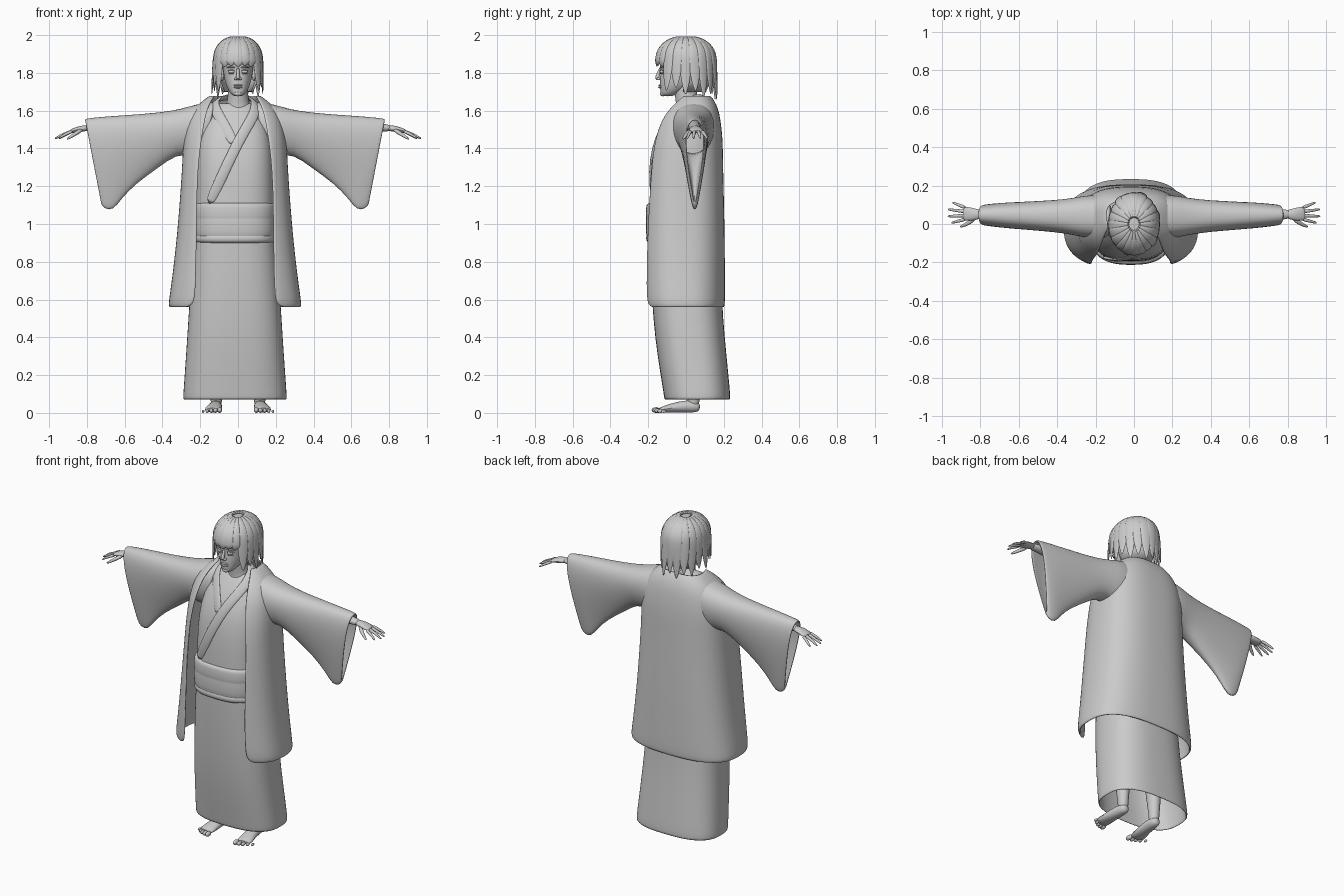
import bpy, bmesh, math
from mathutils import Vector

cube = bpy.data.objects.get("Cube")
if cube:
    bpy.data.objects.remove(cube)

GREY = (0.6, 0.6, 0.6, 1)
mat = bpy.data.materials.new("plain_grey")
mat.use_nodes = True
mat.diffuse_color = GREY
mat.node_tree.nodes["Principled BSDF"].inputs["Base Color"].default_value = GREY
mat.node_tree.nodes["Principled BSDF"].inputs["Roughness"].default_value = 0.8

CX = -0.016          # the clothes hang slightly off centre
SQ = 0.75            # squareness of the clothing sections
TAU = math.tau


def loft(name, rings, closed=True, caps=True, thick=0, subdiv=0):
    """Skin a list of equal point rings."""
    bm = bmesh.new()
    vs = [[bm.verts.new(p) for p in r] for r in rings]
    n = len(vs[0])
    for a, b in zip(vs, vs[1:]):
        for i in range(n if closed else n - 1):
            j = (i + 1) % n
            bm.faces.new((a[i], a[j], b[j], b[i]))
    if caps:
        bm.faces.new(vs[0])
        bm.faces.new(vs[-1])
    bmesh.ops.recalc_face_normals(bm, faces=bm.faces)
    me = bpy.data.meshes.new(name)
    bm.to_mesh(me)
    bm.free()
    me.materials.append(mat)
    me.shade_smooth()
    me.set_sharp_from_angle(angle=math.radians(60))
    ob = bpy.data.objects.new(name, me)
    bpy.context.collection.objects.link(ob)
    if thick:
        m = ob.modifiers.new("cloth", 'SOLIDIFY')
        m.thickness, m.offset = thick, 0
    if subdiv:
        ob.modifiers.new("smooth", 'SUBSURF').levels = subdiv
        ob.modifiers["smooth"].render_levels = subdiv
    return ob


def spow(v, p):
    return math.copysign(abs(v) ** p, v)


def section(z, cx, cy, rx, ry, p=SQ, gap=0, n=40):
    """Horizontal rounded section, optionally open at the front."""
    t0 = math.asin(min(gap / rx, 1) ** (1 / p)) if gap else 0
    steps = n - 1 if gap else n
    out = []
    for i in range(n):
        t = t0 + (TAU - 2 * t0) * i / steps
        out.append((cx + rx * spow(math.sin(t), p), cy - ry * spow(math.cos(t), p), z))
    return out


def tube(name, pts, radii, side=(1, 0, 0), n=10, subdiv=1):
    """Oval tube along points; radii are (along side, across side)."""
    pts = [Vector(p) for p in pts]
    rings = []
    for i, (p, (a, b)) in enumerate(zip(pts, radii)):
        d = (pts[min(i + 1, len(pts) - 1)] - pts[max(i - 1, 0)]).normalized()
        s = Vector(side)
        s = (s - d * s.dot(d)).normalized()
        u = d.cross(s)
        rings.append([p + s * a * math.cos(TAU * k / n) + u * b * math.sin(TAU * k / n)
                      for k in range(n)])
    return loft(name, rings, subdiv=subdiv)


def ball(name, c, r, n=8):
    """Ellipsoid made of lofted sections."""
    rings = []
    for i in range(n + 1):
        t = math.pi * (0.04 + 0.92 * i / n)
        rings.append(section(c[2] - r[2] * math.cos(t), c[0], c[1],
                             r[0] * math.sin(t), r[1] * math.sin(t), 1, n=16))
    return loft(name, rings)


# Inner robe: z, centre y, half width, half depth
ROBE = [(.07, .06, .27, .17), (.1, .058, .269, .171), (.2, .045, .262, .175),
        (.4, .02, .248, .18), (.6, .004, .236, .18), (.9, -.005, .212, .185),
        (1.1, -.01, .202, .18), (1.3, -.008, .2, .175), (1.43, 0, .19, .158),
        (1.53, .015, .165, .125), (1.6, .03, .125, .09), (1.64, .035, .09, .065)]
loft("robe", [section(z, CX, cy, rx, ry) for z, cy, rx, ry in ROBE],
     caps=False, thick=.01, subdiv=1)


def robe_front(x, z):
    for a, b in zip(ROBE, ROBE[1:]):
        if a[0] <= z <= b[0]:
            f = (z - a[0]) / (b[0] - a[0])
            cy, rx, ry = (a[k] + f * (b[k] - a[k]) for k in (1, 2, 3))
            q = min(abs(x - CX) / rx, .98)
            return cy - ry * (1 - q ** (2 / SQ)) ** (SQ / 2)


# Crossed collar bands, the last points wrap behind the neck
for name, path, lift in (
        ("collar_under", [(-.02, 1.42), (-.06, 1.5), (-.1, 1.57)], .004),
        ("collar_over", [(-.155, 1.1), (-.1, 1.22), (-.045, 1.34), (.01, 1.45),
                         (.05, 1.52), (.08, 1.57)], .01)):
    s = 1 if path[-1][0] > 0 else -1
    pts = [(x, robe_front(x, z) - lift, z) for x, z in path]
    pts += [(CX + s * .115, -.03, 1.625), (CX + s * .1, .04, 1.665), (CX, .1, 1.675)]
    tube(name, pts, [(.029, .009)] * len(pts), side=(.85, 0, -s * .5), n=12)

# Sash and its cord
loft("sash", [section(z, CX, -.02, .212 + d, .186 + d) for z, d in
              ((.925, -.01), (.93, .003), (.96, .007), (1.02, .007), (1.03, .004), (1.04, .008),
               (1.09, .006), (1.105, .002), (1.11, -.01))], caps=False, subdiv=1)
loft("sash_cord", [section(z, CX, -.016, .212 + d, .188 + d) for z, d in
                   ((.9, -.01), (.905, .004), (.92, .008), (.938, .007), (.945, -.01))],
     caps=False, subdiv=1)

# Open coat: z, centre y, half width, half depth, half opening
COAT = [(.56, -.012, .342, .208, .25), (.575, -.013, .346, .212, .222), (.61, -.015, .342, .216, .21),
        (.75, -.017, .322, .217, .205), (.95, -.018, .3, .217, .203),
        (1.2, -.016, .28, .209, .2), (1.35, -.01, .272, .2, .19), (1.46, .002, .266, .186, .175),
        (1.55, .014, .246, .163, .16), (1.61, .03, .21, .135, .145), (1.65, .04, .165, .105, .128),
        (1.68, .045, .125, .078, .108)]
loft("coat", [section(z, CX, cy, rx, ry, gap=g) for z, cy, rx, ry, g in COAT],
     closed=False, caps=False, thick=.012, subdiv=1)

# Sleeves: top x, top z, bottom x, bottom z, half width, taper
SLEEVE = [(.1, 1.645, .16, 1.36, .11, .1), (.2, 1.632, .23, 1.365, .122, .2),
          (.29, 1.602, .31, 1.375, .105, .3), (.4, 1.586, .41, 1.3, .096, .45),
          (.55, 1.574, .53, 1.215, .09, .6), (.68, 1.566, .605, 1.135, .083, .7),
          (.745, 1.56, .645, 1.075, .076, .75), (.78, 1.556, .688, 1.08, .07, .78),
          (.794, 1.552, .71, 1.115, .066, .8)]
for s, side in ((1, "left"), (-1, "right")):
    rings = []
    for xt, zt, xb, zb, w, tp in SLEEVE:
        ring = []
        for k in range(28):
            t = TAU * k / 28
            f = (1 - math.cos(t)) / 2
            ring.append((CX + s * (xt + (xb - xt) * f),
                         .035 + .015 * xt + w * spow(math.sin(t), .8) * (1 - tp * f),
                         zt + (zb - zt) * f))
        rings.append(ring)
    loft(side + "_sleeve", rings, caps=False, thick=.01, subdiv=1)

    # Forearm, palm and fingers
    tube(side + "_arm", [(s * .3, .03, 1.52), (s * .6, .045, 1.515), (s * .78, .05, 1.51),
                         (s * .81, .05, 1.507)],
         [(.05, .05), (.04, .04), (.027, .021), (.026, .018)], side=(0, 1, 0))
    tube(side + "_palm", [(s * .79, .05, 1.508), (s * .82, .05, 1.506), (s * .85, .051, 1.5),
                          (s * .88, .054, 1.492), (s * .89, .055, 1.489)],
         [(.022, .016), (.03, .017), (.037, .016), (.038, .012), (.03, .008)], side=(0, 1, 0))
    for i, (y0, y1, reach) in enumerate(((.025, .006, .95), (.044, .04, .97),
                                         (.064, .076, .968), (.084, .112, .945))):
        x0 = .875
        pts = [(s * (x0 + (reach - x0) * f), y0 + (y1 - y0) * f, 1.492 - .025 * f - .015 * f * f)
               for f in (0, .35, .7, .95, 1)]
        tube(f"{side}_finger_{i + 1}", pts,
             [(.011, .01), (.0095, .009), (.008, .0075), (.006, .005), (.002, .002)],
             side=(0, 1, 0), n=8)
    tube(side + "_thumb", [(s * .825, .035, 1.5), (s * .85, .012, 1.485), (s * .88, -.006, 1.465),
                           (s * .9, -.013, 1.452), (s * .905, -.014, 1.449)],
         [(.013, .012), (.013, .012), (.01, .009), (.007, .006), (.002, .002)], side=(0, 1, 0), n=8)

    # Leg, foot and toes
    tube(side + "_leg", [(s * .115, .04, .02), (s * .115, .04, .09), (s * .115, .035, .25),
                         (s * .11, .02, .6)], [(.032, .033), (.031, .034), (.05, .055), (.07, .075)])
    tube(side + "_foot", [(s * .115, .074, .028), (s * .115, .06, .03), (s * .117, .02, .036),
                          (s * .122, -.05, .03), (s * .13, -.11, .02), (s * .134, -.145, .014)],
         [(.015, .015), (.03, .029), (.035, .036), (.04, .03), (.05, .02), (.044, .012)])
    for i in range(5):
        r = .015 - .0017 * i
        ball(f"{side}_toe_{i + 1}", (s * (.097 + .022 * i), -.158 + .005 * i * i / 2, r),
             (r * .85, r * 1.6, r))

    # Eye, lids, brow and ear
    ball(side + "_eye", (s * .034, -.128, 1.806), (.017, .011, .009))
    for part, z, h, w in (("upper_lid", 1.815, .003, .02), ("lower_lid", 1.797, .002, .018),
                          ("brow", 1.831, .005, .027)):
        tube(f"{side}_{part}", [(s * (.034 + w * f), -.134 + .016 * f * f + .008 * f, z - .004 * f * f)
                                for f in (-1, -.5, 0, .5, 1)],
             [(.001, .002), (h, .006), (h, .008), (h, .006), (.001, .002)], side=(0, 0, 1), n=8)
    ball(side + "_nostril", (s * .011, -.146, 1.768), (.009, .011, .007))
    ball(side + "_ear", (s * .084, -.005, 1.79), (.01, .022, .034))

# Neck and upper chest
loft("neck", [section(z, 0, cy, rx, ry, 1, n=20) for z, cy, rx, ry in
              ((1.5, .02, .13, .1), (1.57, .02, .105, .085), (1.61, .015, .072, .066),
               (1.65, .005, .056, .06), (1.7, -.003, .054, .06), (1.77, 0, .055, .06))], subdiv=1)

# Head
HEAD = [(1.676, -.1, .018, .025), (1.685, -.092, .034, .042), (1.7, -.082, .046, .054),
        (1.725, -.06, .06, .078), (1.76, -.04, .071, .1), (1.8, -.022, .078, .113),
        (1.85, -.01, .085, .13), (1.9, -.005, .088, .135), (1.95, 0, .07, .1), (1.975, 0, .03, .05)]
loft("head", [section(z, 0, cy, rx, ry, .9, n=24) for z, cy, rx, ry in HEAD], subdiv=1)
tube("nose", [(0, -.136, 1.828), (0, -.143, 1.805), (0, -.15, 1.785), (0, -.153, 1.772),
              (0, -.145, 1.762)], [(.008, .006), (.008, .009), (.01, .011), (.012, .013), (.008, .006)])
for part, z, d in (("upper_lip", 1.734, .005), ("lower_lip", 1.724, .006)):
    ball(part, (0, -.134, z), (.024, .013, d))
ball("chin", (0, -.122, 1.69), (.022, .016, .014))

# Hair cap
loft("hair_cap", [section(1.865 + .118 * math.sin(t), 0, .0, .116 * math.cos(t) ** .8,
                          .146 * math.cos(t) ** .8, 1, n=28)
                  for t in (0, .25, .5, .8, 1.1, 1.35, 1.5)], subdiv=1)
loft("hair_back", [[p for p in section(z, 0, .0, rx, ry, 1, gap=rx * .99, n=20)]
                   for z, rx, ry in ((1.7, .075, .1), (1.76, .1, .125), (1.87, .116, .146))],
     closed=False, caps=False, thick=.012)


def lock(i, ang, end, width, flare):
    """One strand: over the crown, then hanging to a pointed tip."""
    dx, dy = math.sin(ang), -math.cos(ang)
    pts, radii = [], []
    for k in range(6):
        t = .12 + (math.pi / 2 - .12) * k / 5
        h = math.sin(t) ** .8
        pts.append((.126 * h * dx, .156 * h * dy, 1.868 + .122 * math.cos(t)))
        radii.append((width * (.15 + .85 * h), .009))
    for f, w in ((.3, .95), (.6, .75), (.85, .4), (1, .06)):
        g = 1 + flare * f
        pts.append((.126 * g * dx, .156 * g * dy, 1.868 + (end - 1.868) * f))
        radii.append((width * w, .009 * max(w, .2)))
    tube(f"hair_lock_{i}", pts, radii, side=(math.cos(ang), math.sin(ang), 0), n=8)


# Fringe, then sides and back
for i in range(5):
    lock(i, (i - 2) * .3, 1.832 + .006 * (i % 2), .03, -.02)
for i in range(15):
    a = .92 + (TAU - 1.84) * i / 14
    back = (1 - math.cos(a)) / 2
    lock(i + 5, a, 1.715 - .06 * back + .025 * (i % 2), .034, .04 + .06 * (i % 3 == 0))
